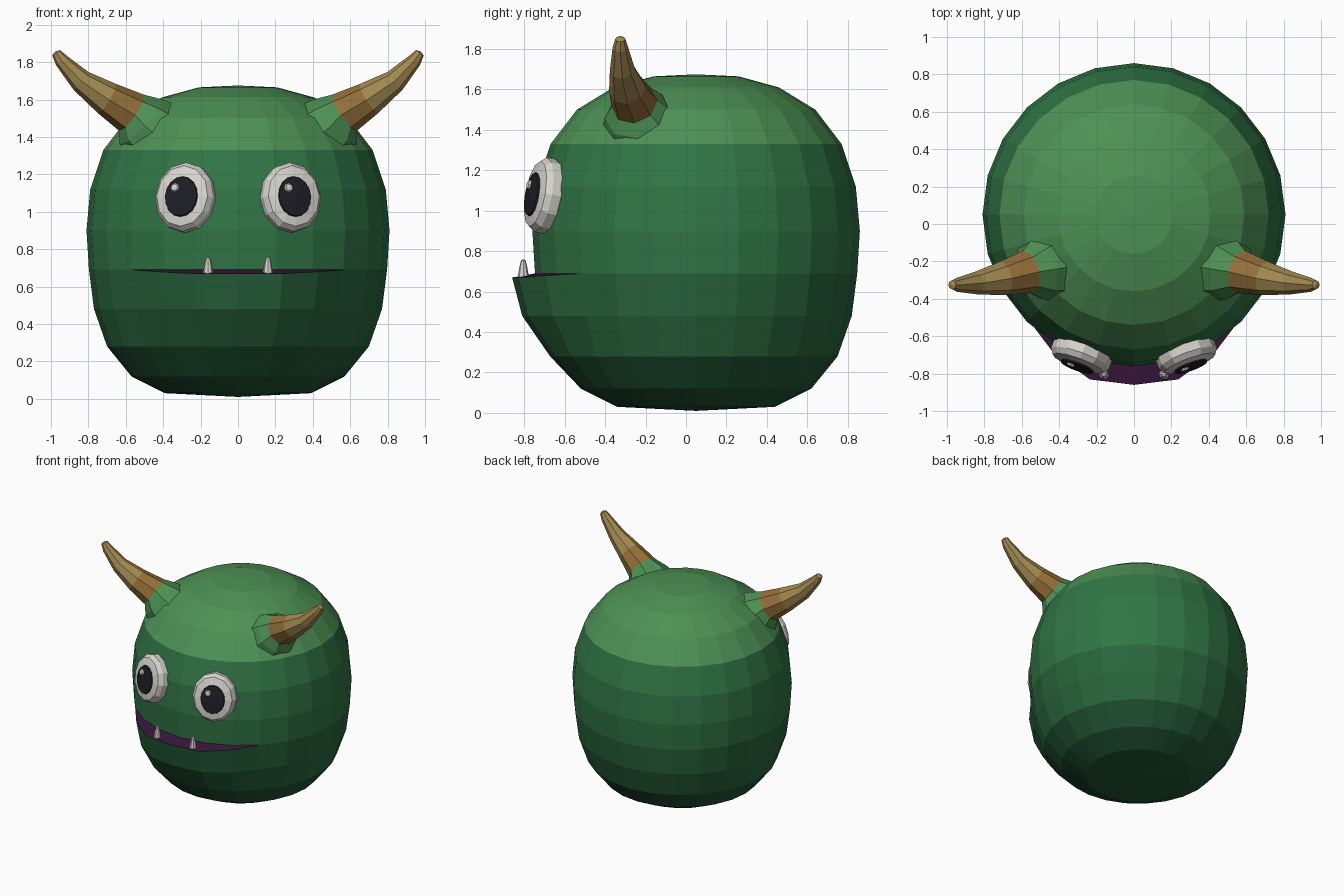
import bpy, bmesh
from math import sin, cos, pi, radians
from mathutils import Vector, Matrix

if "Cube" in bpy.data.objects:
    bpy.data.objects.remove(bpy.data.objects["Cube"])


def material(name, color):
    m = bpy.data.materials.new(name)
    m.diffuse_color = (*color, 1)
    m.use_nodes = True
    m.node_tree.nodes["Principled BSDF"].inputs["Base Color"].default_value = m.diffuse_color
    return m


GREENS = [material("green_dark", (0.015, 0.09, 0.035)), material("green_low", (0.022, 0.13, 0.045)),
          material("green_mid", (0.03, 0.18, 0.06)), material("green_top", (0.075, 0.28, 0.09))]
PURPLE = material("mouth_purple", (0.04, 0.008, 0.045))
HORN_BASE = material("horn_brown", (0.30, 0.16, 0.04))
HORN = material("horn_tan", (0.36, 0.25, 0.08))
WHITE = material("eye_white", (0.68, 0.66, 0.62))
BLACK = material("pupil_black", (0.012, 0.012, 0.018))


def loft(name, rings, mats, bands=None):
    """Skin equal-length rings; coincident points collapse into poles."""
    bm = bmesh.new()
    vs = [[bm.verts.new(p) for p in ring] for ring in rings]
    n = len(rings[0])
    for i in range(len(vs) - 1):
        for j in range(n):
            k = (j + 1) % n
            f = bm.faces.new((vs[i][j], vs[i][k], vs[i + 1][k], vs[i + 1][j]))
            f.material_index = bands[i] if bands else 0
    bmesh.ops.remove_doubles(bm, verts=bm.verts, dist=0.0005)
    bmesh.ops.recalc_face_normals(bm, faces=bm.faces)
    me = bpy.data.meshes.new(name)
    bm.to_mesh(me)
    bm.free()
    for m in mats:
        me.materials.append(m)
    ob = bpy.data.objects.new(name, me)
    bpy.context.collection.objects.link(ob)
    return ob


def lathe(name, profile, n, matrix, mat, sx=1, sy=1):
    """Turn (radius, height) points about local z, placed by matrix."""
    rings = [[matrix @ Vector((r * sx * cos(2 * pi * j / n), r * sy * sin(2 * pi * j / n), h))
              for j in range(n)] for r, h in profile]
    return loft(name, rings, [mat])


# Body: 24-sided barrel with a jutting lower jaw and an open mouth ledge
# each row: radius, height, jaw strength
rows = [(0, 0.01, 0), (0.39, 0.03, 0), (0.57, 0.12, 0), (0.70, 0.28, 0.2), (0.77, 0.48, 0.8),
        (0.797, 0.69, 1), (0.797, 0.69, 0), (0.81, 0.90, 0), (0.79, 1.12, 0), (0.72, 1.33, 0),
        (0.59, 1.50, 0), (0.41, 1.61, 0), (0.21, 1.665, 0), (0, 1.675, 0)]
jaw = {0: 0.113, 1: 0.115, 2: 0.06}
rings = []
for r, z, s in rows:
    ring = []
    for j in range(24):
        a = 2 * pi * j / 24
        push = jaw.get(min(j, 24 - j), 0) * s
        drop = push * 0.18 if s == 1 else 0
        ring.append(((r + push) * sin(a), 0.05 - (r + push) * cos(a), z - drop))
    rings.append(ring)
loft("body", rings, GREENS + [PURPLE], [0, 0, 0, 1, 1, 4, 2, 2, 2, 3, 3, 3, 3])

# Horns: curved taper, green flare at the root
path = [((0.44, -0.22, 1.41), 0.20), ((0.52, -0.24, 1.48), 0.165), ((0.57, -0.255, 1.53), 0.117),
        ((0.70, -0.29, 1.605), 0.092), ((0.84, -0.315, 1.70), 0.062), ((0.945, -0.325, 1.81), 0.038),
        ((0.972, -0.325, 1.85), 0.025), ((0.977, -0.325, 1.857), 0)]
for side, label in ((1, "right"), (-1, "left")):
    rings = []
    for i, (p, r) in enumerate(path):
        t = (Vector(path[min(i + 1, 7)][0]) - Vector(path[max(i - 1, 0)][0])).normalized()
        u = Vector((0, 1, 0)).cross(t).normalized()
        v = t.cross(u)
        ring = []
        for j in range(8):
            a = 2 * pi * j / 8
            q = Vector(p) + r * (cos(a) * u + sin(a) * v)
            ring.append((q.x * side, q.y, q.z))
        rings.append(ring)
    loft("horn_" + label, rings, [GREENS[3], HORN_BASE, HORN], [0, 0, 1, 2, 2, 2, 2])

    # Eye: shallow bevelled disc facing outward and slightly up
    frame = (Matrix.Translation((0.28 * side, -0.695, 1.075))
             @ Matrix.Rotation(radians(20 * side), 4, 'Z') @ Matrix.Rotation(radians(80), 4, 'X'))
    lathe("eye_" + label, [(0, -0.06), (0.9, -0.06), (1, -0.02), (1, 0.025), (0.88, 0.055),
                           (0.55, 0.068), (0, 0.07)], 12, frame, WHITE, 0.165, 0.187)
    lathe("pupil_" + label, [(0, 0.05), (1, 0.06), (0.95, 0.076), (0, 0.084)], 16,
          frame @ Matrix.Translation((0, -0.005, 0)), BLACK, 0.095, 0.112)
    lathe("eye_glint_" + label, [(0, 0.07), (0.026, 0.078), (0.018, 0.09), (0, 0.093)], 8,
          frame @ Matrix.Translation((-0.035, 0.04, 0)), WHITE)

    # Tooth: small blunt cone standing on the lower lip
    lathe("tooth_" + label, [(0, -0.01), (0.028, -0.01), (0.02, 0.04), (0.011, 0.075), (0, 0.08)], 8,
          Matrix.Translation((0.16 * side, -0.805, 0.68)), WHITE)
